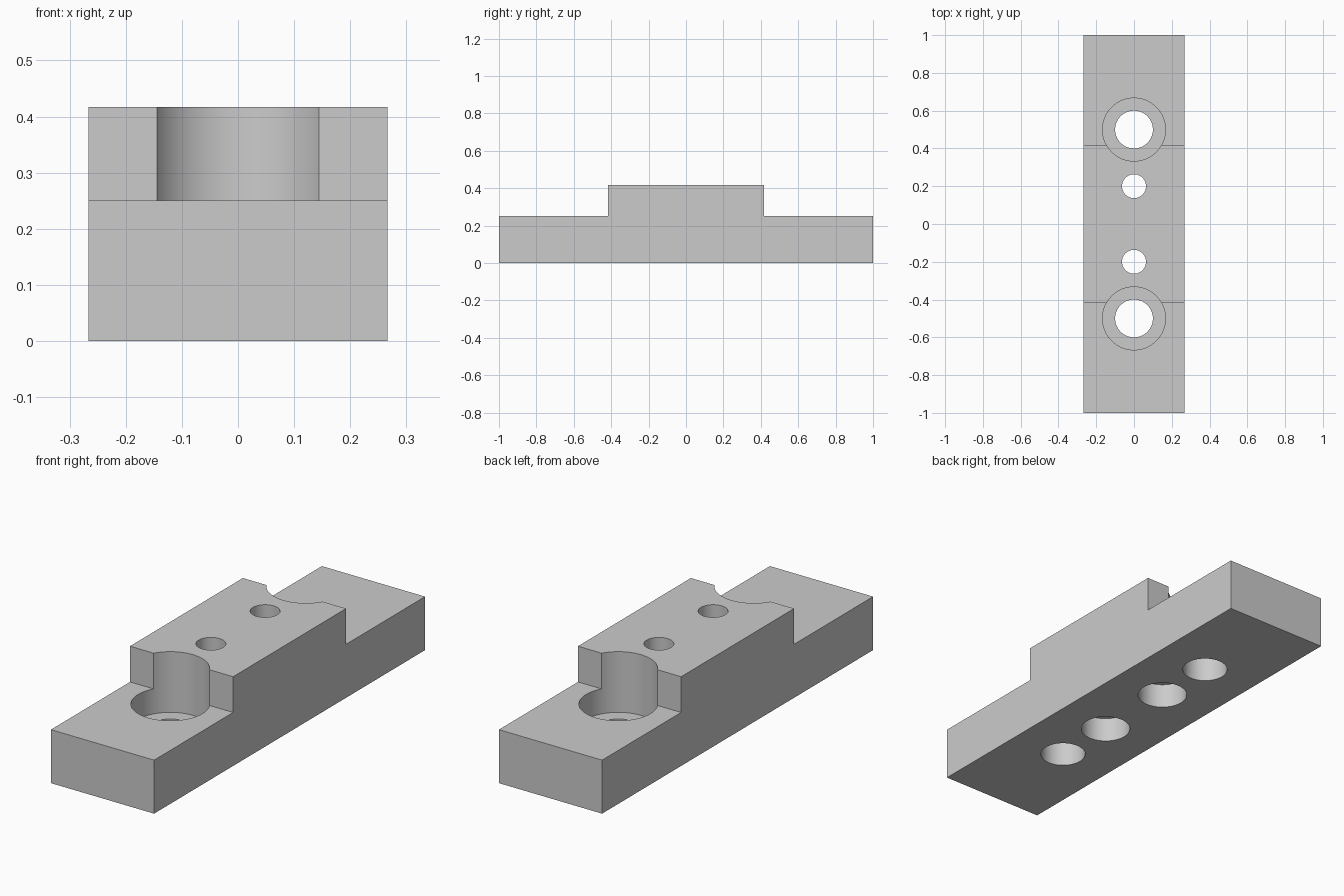
import bpy
import bmesh
import math

# Remove the default cube
cube = bpy.data.objects.get("Cube")
if cube:
    bpy.data.objects.remove(cube, do_unlink=True)

WIDTH, HEIGHT, SHELF = 0.533, 0.417, 0.25
STEP_Y = 0.4167

grey = bpy.data.materials.new("plain_grey")
grey.use_nodes = True
colour = (0.6, 0.6, 0.6, 1)
grey.diffuse_color = colour
grey.node_tree.nodes["Principled BSDF"].inputs["Base Color"].default_value = colour


def make_object(name, bm):
    bmesh.ops.recalc_face_normals(bm, faces=bm.faces)
    mesh = bpy.data.meshes.new(name)
    bm.to_mesh(mesh)
    bm.free()
    mesh.materials.append(grey)
    obj = bpy.data.objects.new(name, mesh)
    bpy.context.collection.objects.link(obj)
    return obj


def stepped_cutter(name, y, profile, sides=96):
    """Solid of revolution from (radius, z) pairs, standing at (0, y)."""
    bm = bmesh.new()
    rings = []
    for r, z in profile:
        rings.append([bm.verts.new((r * math.cos(math.tau * i / sides),
                                    y + r * math.sin(math.tau * i / sides), z))
                      for i in range(sides)])
    for low, high in zip(rings, rings[1:]):
        for i in range(sides):
            j = (i + 1) % sides
            bm.faces.new((low[i], low[j], high[j], high[i]))
    bm.faces.new(rings[0])
    bm.faces.new(rings[-1])
    cutter = make_object(name, bm)
    cutter.hide_render = True
    return cutter


# Stepped block: side profile extruded across the width
half = [(1, 0), (1, SHELF), (STEP_Y, SHELF), (STEP_Y, HEIGHT)]
outline = half + [(-y, z) for y, z in reversed(half)]
bm = bmesh.new()
side = bm.faces.new([bm.verts.new((-WIDTH / 2, y, z)) for y, z in outline])
swept = bmesh.ops.extrude_face_region(bm, geom=[side])["geom"]
bmesh.ops.translate(bm, vec=(WIDTH, 0, 0),
                    verts=[v for v in swept if isinstance(v, bmesh.types.BMVert)])
block = make_object("mounting_block", bm)

# Outer holes are counterbored from above, inner holes from below
outer = [(0.1, -0.1), (0.1, 0.1333), (0.1667, 0.1333), (0.1667, 0.6)]
inner = [(0.11, -0.1), (0.11, 0.1167), (0.0633, 0.1167), (0.0633, 0.6)]
cutters = []
for sign, end in ((-1, "front"), (1, "back")):
    cutters.append(stepped_cutter(end + "_outer_hole_cutter", sign * 0.5, outer))
    cutters.append(stepped_cutter(end + "_inner_hole_cutter", sign * 0.2, inner))

bpy.ops.object.select_all(action="DESELECT")
block.select_set(True)
bpy.context.view_layer.objects.active = block
for cutter in cutters:
    mod = block.modifiers.new(cutter.name, "BOOLEAN")
    mod.operation = "DIFFERENCE"
    mod.solver = "EXACT"
    mod.object = cutter
    bpy.ops.object.modifier_apply(modifier=mod.name)
for cutter in cutters:
    bpy.data.objects.remove(cutter, do_unlink=True)

# Smooth hole walls, crisp edges
bpy.ops.object.shade_smooth_by_angle(angle=math.radians(30))
